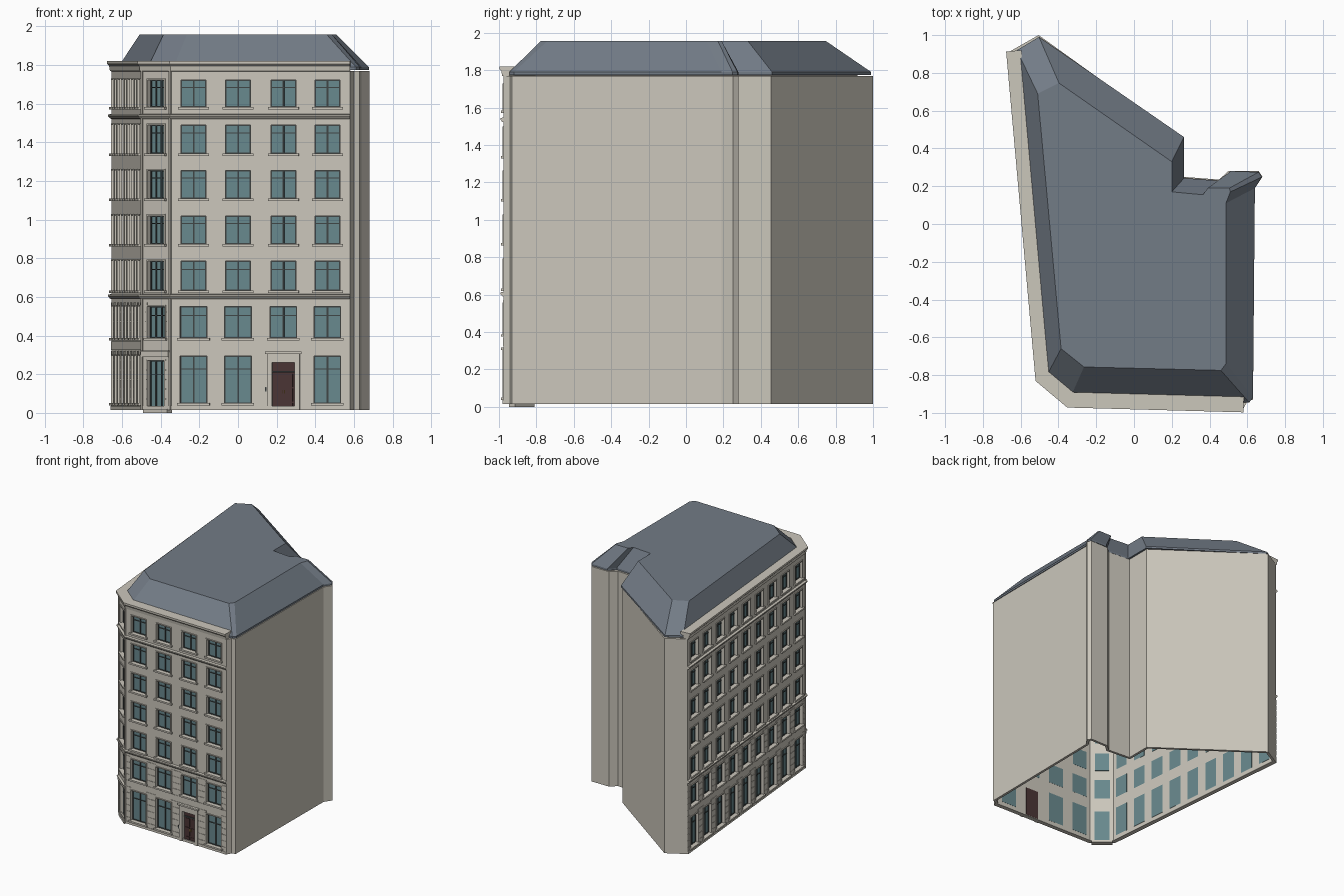
import bpy, bmesh, math
from mathutils import Matrix, Vector

if "Cube" in bpy.data.objects:
    bpy.data.objects.remove(bpy.data.objects["Cube"])


def material(name, rgb):
    m = bpy.data.materials.new(name)
    m.diffuse_color = (*rgb, 1)
    m.use_nodes = True
    m.node_tree.nodes["Principled BSDF"].inputs["Base Color"].default_value = m.diffuse_color
    return m


STONE = material("stone", (.60, .57, .50))
ROOF = material("slate", (.17, .20, .24))
GLASS = material("glass", (.14, .25, .27))
FRAME = material("dark_frame", (.05, .06, .06))
DOOR = material("door_brown", (.07, .035, .035))
BRASS = material("brass", (.6, .35, .12))
parts = {}


def part(name, mat):
    if name not in parts:
        parts[name] = (bmesh.new(), mat)
    return parts[name][0]


def finish(name, bm, mat):
    me = bpy.data.meshes.new(name)
    bm.to_mesh(me)
    bm.free()
    ob = bpy.data.objects.new(name, me)
    me.materials.append(mat)
    bpy.context.collection.objects.link(ob)
    return ob


def loft(name, rings, mat, closed=True):
    """Join rings of points with quads and cap both ends."""
    bm = bmesh.new()
    vs = [[bm.verts.new(p) for p in r] for r in rings]
    n = len(rings[0])
    for a, b in zip(vs, vs[1:]):
        for i in range(n):
            j = (i + 1) % n
            bm.faces.new((a[i], a[j], b[j], b[i]))
    bm.faces.new(vs[0])
    bm.faces.new(vs[-1])
    bmesh.ops.recalc_face_normals(bm, faces=bm.faces)
    return finish(name, bm, mat)


def sweep(name, path, profile, mat):
    """Carry an (outward, z) profile along a plan path with mitred corners."""
    pts = [Vector(p) for p in path]
    ns = []
    for a, b in zip(pts, pts[1:]):
        d = (b - a).normalized()
        ns.append(Vector((d.y, -d.x)))
    rings = []
    for i, p in enumerate(pts):
        n1, n2 = ns[max(i - 1, 0)], ns[min(i, len(ns) - 1)]
        m = (n1 + n2) / (1 + n1.dot(n2))
        rings.append([(p.x + m.x * o, p.y + m.y * o, z) for o, z in profile])
    return loft(name, rings, mat)


def box(name, mat, M, u0, u1, o0, o1, z0, z1):
    """Box in facade space: u along the wall, o outward, z up."""
    c = Matrix.Translation(((u0 + u1) / 2, -(o0 + o1) / 2, (z0 + z1) / 2))
    s = Matrix.Diagonal((u1 - u0, o1 - o0, z1 - z0, 1))
    bmesh.ops.create_cube(part(name, mat), size=1, matrix=M @ c @ s)


ROWS = [(.05, .295), (.388, .55), (.633, .785), (.875, 1.02),
        (1.11, 1.255), (1.342, 1.49), (1.583, 1.722)]
BASE = .015


def window(M, u0, u1, z0, z1, mullions, sill=True):
    box("window_glass", GLASS, M, u0, u1, -.031, -.024, z0, z1)
    f = dict(name="window_frames", mat=FRAME, M=M, o0=-.027, o1=-.018)
    t, zt = .005, z0 + (z1 - z0) * .72
    for a, b in ((u0, u0 + t), (u1 - t, u1)):
        box(u0=a, u1=b, z0=z0, z1=z1, **f)
    for a, b in ((z0, z0 + t), (z1 - t, z1), (zt - t / 2, zt + t / 2)):
        box(u0=u0, u1=u1, z0=a, z1=b, **f)
    for k in range(mullions):
        c = u0 + (u1 - u0) * (k + 1) / (mullions + 1)
        box(u0=c - .004, u1=c + .004, z0=z0, z1=z1, **f)
    # raised stone surround and sill
    s = dict(name="window_surrounds", mat=STONE, M=M, o0=-.002, o1=.006)
    box(u0=u0 - .008, u1=u0, z0=z0, z1=z1 + .008, **s)
    box(u0=u1, u1=u1 + .008, z0=z0, z1=z1 + .008, **s)
    box(u0=u0, u1=u1, z0=z1, z1=z1 + .008, **s)
    if sill:
        box("window_sills", STONE, M, u0 - .015, u1 + .015, -.02, .016, z0 - .013, z0)


def facade(name, A, B, centres, width, mullions=1, door=None, door_size=None):
    A, B = Vector((*A, 0)), Vector((*B, 0))
    d = (B - A).normalized()
    L = (B - A).length
    M = Matrix.Translation(A) @ Matrix.Rotation(math.atan2(d.y, d.x), 4, 'Z')
    holes = []
    for r, (z0, z1) in enumerate(ROWS):
        w = width + (.008 if r < 2 else 0)
        for i, c in enumerate(centres):
            if r == 0 and i == door:
                dw, dz = door_size
                holes.append((c - dw / 2, c + dw / 2, BASE + .005, dz))
                continue
            h = (c - w / 2, c + w / 2, z0, z1)
            holes.append(h)
            window(M, *h, mullions)
    # pierced wall sheet
    us = sorted({0, L, *(round(x, 5) for h in holes for x in h[:2])})
    zs = sorted({BASE, 1.8, *(x for h in holes for x in h[2:])})
    bm, cache = bmesh.new(), {}

    def v(u, z):
        if (u, z) not in cache:
            cache[u, z] = bm.verts.new(M @ Vector((u, 0, z)))
        return cache[u, z]
    for a, b in zip(us, us[1:]):
        for e, f in zip(zs, zs[1:]):
            cu, cz = (a + b) / 2, (e + f) / 2
            if not any(h[0] < cu < h[1] and h[2] < cz < h[3] for h in holes):
                bm.faces.new((v(a, e), v(b, e), v(b, f), v(a, f)))
    ob = finish(name, bm, STONE)
    sol = ob.modifiers.new("thickness", 'SOLIDIFY')
    sol.thickness, sol.offset = .03, -1
    # rusticated courses on the two lower storeys
    for k in range(11):
        z0 = .025 + k * .05
        z1, u = z0 + .045, 0
        cut = sorted(h for h in holes if h[2] < z1 and h[3] > z0)
        for a, b in [(h[0], h[1]) for h in cut] + [(L, L)]:
            if a - u > .01:
                box("stone_courses", STONE, M, u, a, -.002, .003, z0, z1)
            u = b
    return M


# Plan corners of the street fronts, and the plain party walls behind
L0, L1, C1, F = (-.655, .915), (-.50, -.82), (-.345, -.95), (.58, -.975)
STREET = [L0, L1, C1, F]
PARTY = [F, (.60, -.94), (.63, -.93), (.64, .19), (.68, .25), (.66, .28), (.50, .28),
         (.45, .235), (.255, .25), (.255, .455), (-.505, 1.0), L0]
sweep("party_walls", PARTY, [(0, BASE), (0, 1.77), (-.02, 1.77), (-.02, BASE)], STONE)

# Street facades
left_len = (Vector(L1) - Vector(L0)).length
step = left_len / 9
facade("left_facade", L0, L1, [step * (i + .5) for i in range(9)], .108)
MC = facade("corner_facade", L1, C1, [.101], .11, 2, 0, (.115, .27))
MF = facade("front_facade", C1, F, [.115, .345, .58, .808], .13, 1, 2, (.116, .26))

# Cornice and string courses
sweep("top_cornice", STREET, [(-.06, 1.78), (-.06, 1.82), (.022, 1.82), (.022, 1.805),
                              (.012, 1.795), (.008, 1.77), (-.005, 1.765)], STONE)
for nm, z in (("lower_string_course", .588), ("upper_string_course", 1.52)):
    sweep(nm, STREET, [(-.005, z), (.008, z + .004), (.018, z + .016),
                       (.018, z + .024), (-.005, z + .028)], STONE)
sweep("plinth", STREET, [(-.005, BASE), (.006, BASE), (.006, .035), (-.005, .035)], STONE)

# Pilaster strips on the corner
for a, b in ((0, .012), (.19, .202)):
    box("corner_pilasters", STONE, MC, a, b, -.005, .009, BASE, 1.77)

# Corner entrance: glazed door, step and blank sign lintel
window(MC, .0435, .1585, .02, .27, 2, sill=False)
box("corner_step", STONE, MC, .02, .182, -.03, .012, 0, .021)
box("corner_lintel", STONE, MC, .012, .19, -.005, .014, .288, .315)
box("corner_lintel", STONE, MC, .006, .196, -.005, .02, .315, .322)

# Main entrance: surround, hood, double door, handles, bell
c = .58
for s in (-1, 1):
    x = sorted((c + s * .058, c + s * .085))
    box("door_surround", STONE, MF, *x, -.025, .012, BASE, .262)
box("door_surround", STONE, MF, c - .085, c + .085, -.025, .012, .26, .305)
box("door_hood", STONE, MF, c - .095, c + .095, -.005, .022, .305, .318)
box("front_door", DOOR, MF, c - .058, c + .058, -.031, -.022, .02, .26)
for a, b in ((.022, .05), (.06, .125), (.135, .2)):
    for s in (-1, 1):
        x = sorted((c + s * .008, c + s * .048))
        box("door_panels", DOOR, MF, *x, -.023, -.018, a, b)
box("door_transom", FRAME, MF, c - .058, c + .058, -.023, -.014, .208, .216)
for s in (-1, 1):
    box("door_handles", BRASS, MF, c + s * .006 - .002, c + s * .006 + .002,
        -.023, -.01, .10, .118)
box("door_bell", FRAME, MF, c - .096, c - .087, -.002, .01, .11, .135)

for name, (bm, mat) in parts.items():
    finish(name, bm, mat)

# Mansard roof: eaves outline to inset flat top
EAVES = [(-.62, .92), (-.503, .99), (.265, .46), (.265, .243), (.466, .228), (.513, .28),
         (.66, .275), (.677, .249), (.64, .19), (.63, -.92), (.61, -.945),
         (-.333, -.91), (-.466, -.81)]
TOP = [(-.51, .69), (-.397, .746), (.2, .33), (.2, .17), (.365, .155), (.39, .19),
       (.505, .19), (.51, .17), (.487, .11), (.487, -.74), (.46, -.775),
       (-.265, -.757), (-.386, -.66)]
loft("roof", [[(x, y, 1.775) for x, y in EAVES], [(x, y, 1.79) for x, y in EAVES],
              [(x, y, 1.957) for x, y in TOP]], ROOF)
